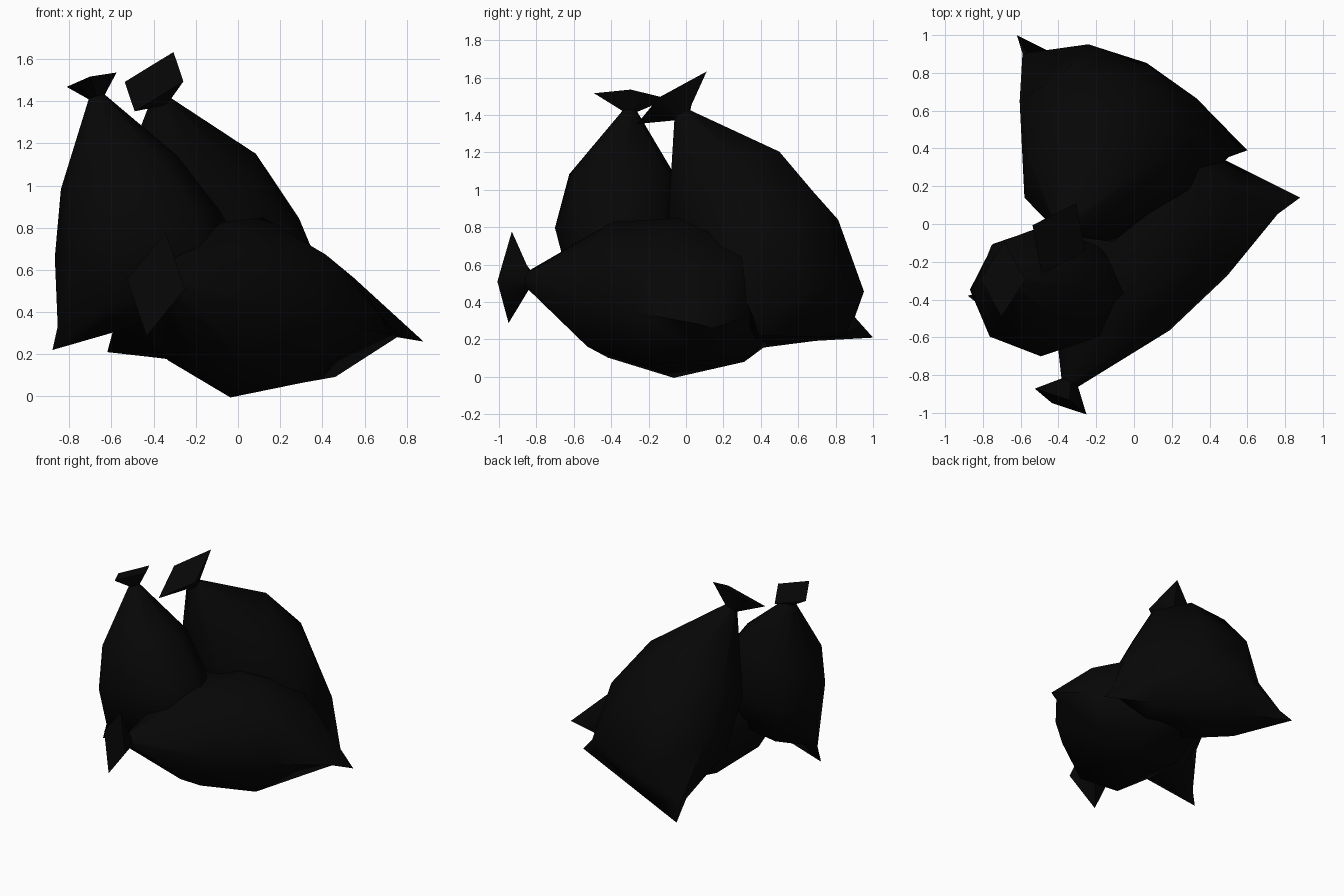
import bpy, bmesh
from math import radians
from mathutils import Vector

cube = bpy.data.objects.get("Cube")
if cube:
    bpy.data.objects.remove(cube, do_unlink=True)

# One black plastic colour
plastic = bpy.data.materials.new("black_plastic")
plastic.use_nodes = True
colour = (0.002, 0.002, 0.002, 1)
plastic.diffuse_color = colour
shader = plastic.node_tree.nodes["Principled BSDF"]
shader.inputs["Base Color"].default_value = colour
shader.inputs["Roughness"].default_value = 0.5

# Bag profile: distance from neck, half width, half thickness,
# then the width and thickness reached by the diagonal points
PROFILE = [
    (-0.11, 0.155, 0.25, 0.078, 0.125),  # flared mouth
    (0.0, 0.05, 0.05, 0.035, 0.035),     # tied neck
    (0.48, 0.36, 0.37, 0.26, 0.27),      # shoulder
    (0.87, 0.51, 0.435, 0.36, 0.31),     # belly
    (1.28, 0.61, 0.30, 0.32, 0.24),      # base bulge
    (1.41, 0.68, 0.0, 0.34, 0.0),        # flat bottom seam
]
FULL_SEAM = 1.36


def bag(name, neck, corner_a, corner_b):
    """Loft a sack from its tied neck down to a seam between two corners."""
    neck, a, b = Vector(neck), Vector(corner_a), Vector(corner_b)
    size = (a - b).length / FULL_SEAM
    side = (a - b).normalized()
    axis = (a + b) / 2 - neck
    stretch = axis.length / PROFILE[-1][0]
    axis.normalize()
    normal = axis.cross(side).normalized()

    bm = bmesh.new()
    rings = []
    for t, w, h, dw, dh in PROFILE:
        centre = neck + axis * t * stretch
        shape = [(w, 0), (dw, dh), (0, h), (-dw, dh), (-w, 0), (-dw, -dh), (0, -h), (dw, -dh)]
        rings.append([bm.verts.new(centre + (side * u + normal * v) * size) for u, v in shape])
    for upper, lower in zip(rings, rings[1:]):
        for i in range(8):
            j = (i + 1) % 8
            bm.faces.new((upper[i], upper[j], lower[j], lower[i]))
    bm.faces.new(rings[0])
    bmesh.ops.remove_doubles(bm, verts=bm.verts, dist=0.001)
    bmesh.ops.recalc_face_normals(bm, faces=bm.faces)

    mesh = bpy.data.meshes.new(name)
    bm.to_mesh(mesh)
    bm.free()
    mesh.materials.append(plastic)
    obj = bpy.data.objects.new(name, mesh)
    bpy.context.collection.objects.link(obj)
    bpy.ops.object.select_all(action='DESELECT')
    obj.select_set(True)
    bpy.context.view_layer.objects.active = obj
    bpy.ops.object.shade_smooth_by_angle(angle=radians(60))
    return obj


# Three sacks leaning on each other
bag("small_upright_bag", (-0.67, -0.30, 1.42), (-0.88, -0.38, 0.22), (0.16, -0.40, 0.52))
bag("back_leaning_bag", (-0.37, -0.02, 1.40), (-0.62, 1.00, 0.21), (0.60, 0.39, 0.22))
bag("front_lying_bag", (-0.34, -0.84, 0.52), (0.88, 0.14, 0.26), (-0.32, 0.74, 0.46))
